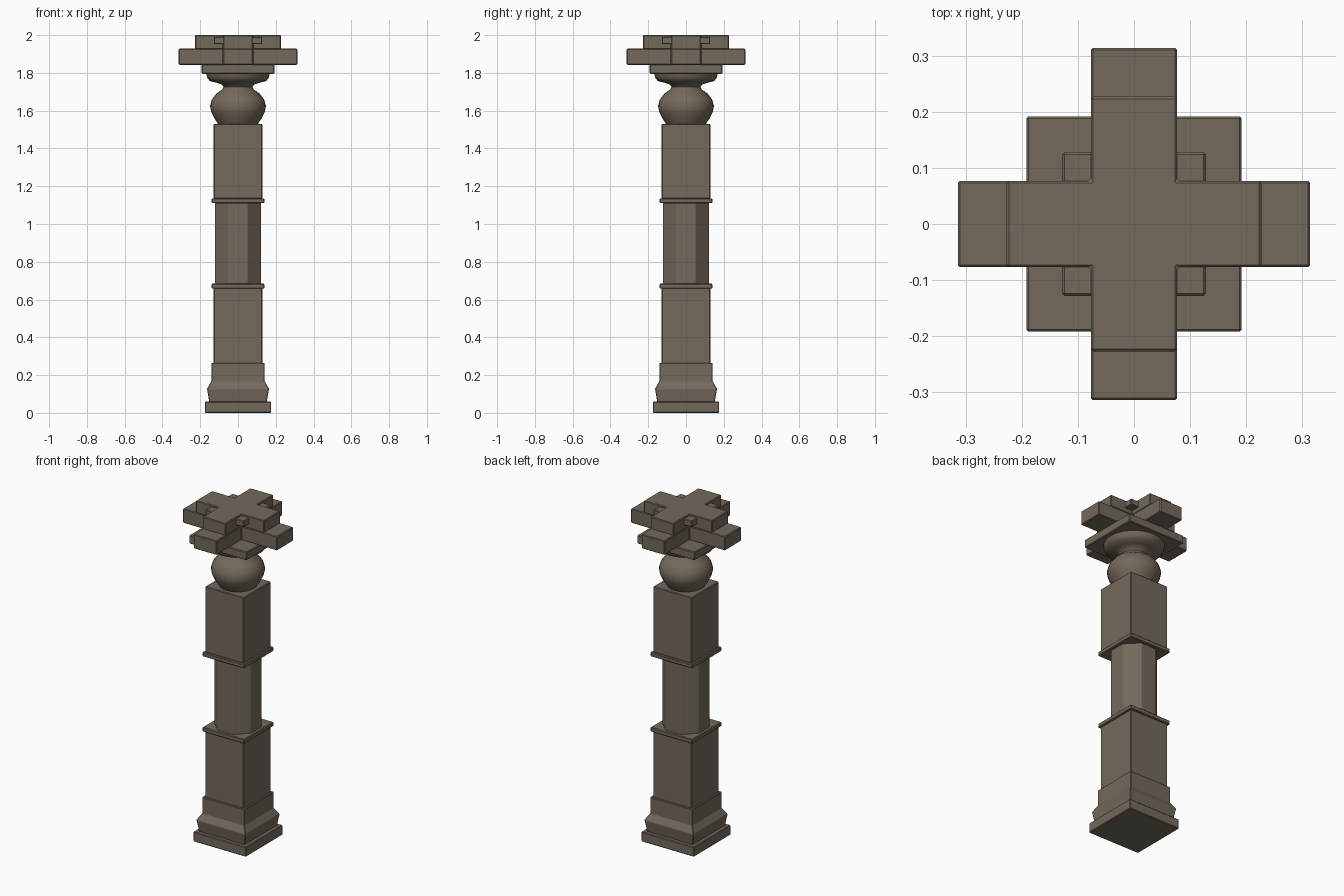
import bpy, bmesh, math

if "Cube" in bpy.data.objects:
    bpy.data.objects.remove(bpy.data.objects["Cube"])

stone = bpy.data.materials.new("warm grey stone")
stone.diffuse_color = (0.175, 0.142, 0.107, 1)
stone.use_nodes = True
stone.node_tree.nodes["Principled BSDF"].inputs["Base Color"].default_value = stone.diffuse_color


def loft(name, outline, levels, bevel=0.004):
    """Stack scaled copies of an outline at (scale, height) levels, capped."""
    bm = bmesh.new()
    rings = [[bm.verts.new((x * s, y * s, z)) for x, y in outline] for s, z in levels]
    n = len(outline)
    for a, b in zip(rings, rings[1:]):
        for i in range(n):
            j = (i + 1) % n
            bm.faces.new((a[i], a[j], b[j], b[i]))
    bm.faces.new(rings[0][::-1])
    bm.faces.new(rings[-1])
    bmesh.ops.recalc_face_normals(bm, faces=bm.faces)
    mesh = bpy.data.meshes.new(name)
    bm.to_mesh(mesh)
    bm.free()
    mesh.materials.append(stone)
    obj = bpy.data.objects.new(name, mesh)
    bpy.context.collection.objects.link(obj)
    if bevel:
        mod = obj.modifiers.new("worn edge", 'BEVEL')
        mod.width = bevel
        mod.segments = 1
        mod.limit_method = 'ANGLE'
        mod.angle_limit = math.radians(40)
    return obj


def ring(sides, radius=1.0, offset=0.0):
    return [(radius * math.cos(math.tau * i / sides + offset),
             radius * math.sin(math.tau * i / sides + offset)) for i in range(sides)]


def cross(length, w):
    """Plus-shaped outline, built from one corner turned four times."""
    pts = []
    for k in range(4):
        c, s = round(math.cos(k * math.pi / 2)), round(math.sin(k * math.pi / 2))
        pts += [(x * c - y * s, x * s + y * c)
                for x, y in ((length, -w), (length, w), (w, w))]
    return pts


square = [(-1, -1), (1, -1), (1, 1), (-1, 1)]
octagon = ring(8, 1 / math.cos(math.pi / 8), math.pi / 8)

# Foot and moulded base
loft("plinth", square, [(0.175, 0), (0.175, 0.06)])
loft("base_moulding", square, [(0.152, 0.055), (0.164, 0.128), (0.141, 0.166), (0.141, 0.264)], 0.003)

# Square shafts, collars and the octagonal middle
loft("lower_shaft", square, [(0.129, 0.26), (0.129, 0.662)])
loft("lower_collar", square, [(0.14, 0.658), (0.14, 0.684)])
loft("octagon_shaft", octagon, [(0.123, 0.68), (0.123, 1.112)], 0.003)
loft("upper_collar", square, [(0.14, 1.11), (0.14, 1.136)])
loft("upper_shaft", square, [(0.129, 1.134), (0.129, 1.53)])

# Turned bulb, neck and bowl
bulb = loft("turned_bulb", ring(24),
            [(0.102, 1.525), (0.125, 1.56), (0.142, 1.595), (0.148, 1.625),
             (0.138, 1.66), (0.115, 1.69), (0.084, 1.712), (0.076, 1.725),
             (0.085, 1.738), (0.115, 1.748), (0.15, 1.757), (0.163, 1.775),
             (0.168, 1.797)], 0)
bpy.context.view_layer.objects.active = bulb
bulb.select_set(True)
bpy.ops.object.shade_smooth_by_angle(angle=math.radians(45))

# Capital: square slab, two stacked crosses, block in the inner corners
loft("abacus", square, [(0.192, 1.795), (0.192, 1.845)])
loft("lower_cross", cross(0.314, 0.077), [(1, 1.843), (1, 1.928)])
loft("upper_cross", cross(0.227, 0.077), [(1, 1.926), (1, 2.0)])
loft("corner_block", square, [(0.128, 1.952), (0.128, 1.991)])
